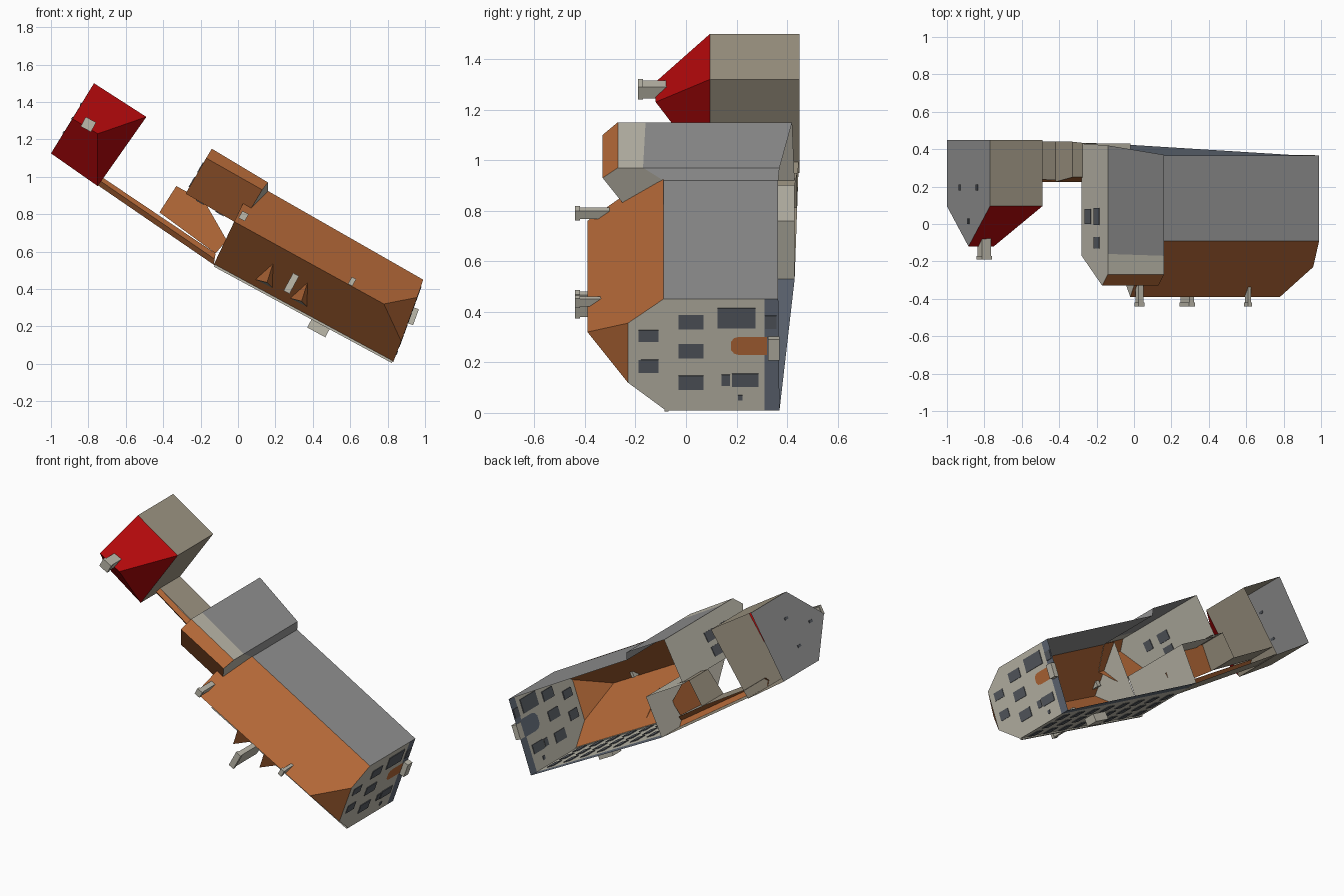
import bpy, bmesh
from mathutils import Vector

cube = bpy.data.objects.get("Cube")
if cube:
    bpy.data.objects.remove(cube)


def material(name, r, g, b):
    lin = [(c / 255) ** 2.2 for c in (r, g, b)] + [1]
    m = bpy.data.materials.new(name)
    m.use_nodes = True
    m.diffuse_color = lin
    m.node_tree.nodes["Principled BSDF"].inputs["Base Color"].default_value = lin
    return m


tile = material("brown roof tile", 178, 104, 58)
red = material("red roof tile", 180, 17, 19)
plaster = material("pale plaster", 188, 184, 170)
stone = material("tower stone", 158, 149, 131)
grey = material("grey wall", 144, 144, 144)
slate = material("slate plinth", 98, 106, 118)
glass = material("window glass", 88, 92, 98)


def build(name, mat, *polys):
    """Sheet object made of polygons; the roofs point towards -y."""
    bm = bmesh.new()
    for poly in polys:
        bm.faces.new([bm.verts.new(p) for p in poly])
    bmesh.ops.remove_doubles(bm, verts=bm.verts, dist=0.0005)
    bmesh.ops.recalc_face_normals(bm, faces=bm.faces)
    me = bpy.data.meshes.new(name)
    bm.to_mesh(me)
    bm.free()
    ob = bpy.data.objects.new(name, me)
    me.materials.append(mat)
    bpy.context.collection.objects.link(ob)
    return ob


def wall(a, b, top_a, top_b, low_a, low_b):
    """Upright quad over the plan line a-b, given as (x, z)."""
    return [(a[0], top_a, a[1]), (b[0], top_b, b[1]),
            (b[0], low_b, b[1]), (a[0], low_a, a[1])]


def box(name, mat, centre, along, length, depth, y0, y1):
    """Upright box; along is its long direction in plan."""
    u = Vector((along[0], 0, along[1])).normalized()
    n = Vector((-u.z, 0, u.x))
    c = Vector((centre[0], 0, centre[1]))
    ring = [c + u * (i * length / 2) + n * (j * depth / 2)
            for i, j in ((-1, -1), (1, -1), (1, 1), (-1, 1))]
    top = [p + Vector((0, y0, 0)) for p in ring]
    low = [p + Vector((0, y1, 0)) for p in ring]
    sides = [[top[i], top[(i + 1) % 4], low[(i + 1) % 4], low[i]] for i in range(4)]
    return build(name, mat, top, low[::-1], *sides)


def plate(name, mat, a, b, t, width, y0, y1, thick=0.009):
    """Thin plate on the wall line a-b at fraction t."""
    c = [a[i] + (b[i] - a[i]) * t for i in (0, 1)]
    return box(name, mat, c, (b[0] - a[0], b[1] - a[1]), width, thick, y0, y1)


# Main house plan and roof points
SE, NE, NW, SW, N_IN = (.83, .01), (.99, .45), (.16, .92), (-.13, .53), (.08, .97)
ridge_e, ridge_w = (.78, -.39, .32), (-.02, -.39, .76)
hip_n, hip_s = (.958, -.23, .355), (.873, -.23, .12)
eave = {k: (p[0], y, p[1]) for k, p, y in
        (("se", SE, -.08), ("ne", NE, -.09), ("ni", N_IN, -.09), ("sw", SW, -.08))}
build("main_roof", tile,
      [eave["ne"], hip_n, ridge_e, ridge_w, eave["ni"]],
      [eave["se"], eave["sw"], ridge_w, ridge_e, hip_s],
      [hip_n, hip_s, ridge_e])
build("main_north_wall", grey, wall(NE, NW, -.09, -.09, .365, .365))
build("main_east_wall", plaster,
      [eave["ne"], hip_n, hip_s, eave["se"], (SE[0], .31, SE[1]), (NE[0], .31, NE[1])])
build("main_south_wall", plaster, wall(SE, SW, -.08, -.08, .31, .35))
build("main_plinth", slate, wall(SE, SW, .31, .35, .37, .43),
      wall(NE, SE, .31, .31, .365, .37))
build("main_west_gable", plaster, [eave["sw"], ridge_w, eave["ni"]],
      wall(SW, (-.02, .76), -.08, -.08, .43, .43))
box("eave_trim", plaster, (.35, .268), (.96, -.52), 1.08, .014, -.085, -.07)

# Transverse wing
wNW, wNE, wSW, wSE = (-.14, 1.15), (.16, .97), (-.28, .91), (-.02, .76)
rw, re = (-.17, -.33, 1.10), (.13, -.33, .93)
nw, ne = (-.14, -.27, 1.15), (.16, -.27, .97)
sw, meet = (-.28, -.17, .91), (.07, -.25, .83)
build("wing_roof", tile, [nw, ne, re, rw], [rw, re, meet, (-.02, -.17, .76), sw])
build("wing_upper_wall", plaster, wall(wNW, wNE, -.27, -.27, -.16, -.17),
      [ne, re, meet, (.16, -.09, .92), (.16, -.16, .97)])
build("wing_north_wall", grey, wall(wNW, wNE, -.16, -.17, .42, .37),
      wall(wNE, NW, -.17, -.09, .37, .365))
build("wing_west_wall", plaster, [nw, rw, sw, (-.28, .43, .91), (-.14, .42, 1.15)])
build("wing_south_wall", plaster, wall(wSW, wSE, -.17, -.17, .43, .43))

# Low annexe in the courtyard
aSW, aNW, aNE = (-.42, .81), (-.33, .95), (-.24, .90)
build("annexe_roof", tile,
      [(-.42, .225, .81), (-.33, .25, .95), (-.18, .25, .87), (-.06, .225, .66),
       (-.12, .225, .59)])
build("annexe_walls", stone, wall(aSW, aNW, .225, .25, .44, .44),
      wall(aNW, aNE, .25, .25, .44, .43))

# Connecting passage with a narrow pitched roof
p0, p1, q0, q1 = (-.75, .955), SW, (-.73, 1.0), (-.12, .59)
r0, r1 = (-.74, .225, .98), (-.125, .225, .56)
build("passage_roof", tile,
      [(p0[0], .25, p0[1]), (p1[0], .25, p1[1]), r1, r0],
      [r0, r1, (q1[0], .245, q1[1]), (q0[0], .245, q0[1])])
build("passage_walls", stone, wall(p0, p1, .25, .25, .445, .43),
      wall(q0, aSW, .245, .235, .445, .44))

# Corner tower with a half gabled, half hipped roof
A, B, C, D = (-.77, 1.5), (-.49, 1.32), (-.75, .95), (-1.0, 1.125)
tA, tB, tC, tD = [(p[0], .095, p[1]) for p in (A, B, C, D)]
peak, hip = (-.885, -.12, 1.31), (-.75, -.12, 1.23)
build("tower_roof", red, [tA, tB, hip, peak], [tC, tD, peak, hip], [tB, tC, hip])
build("tower_walls", stone, *[wall(a, b, .095, .095, .45, .45)
                              for a, b in ((A, B), (B, C), (C, D))])
build("tower_gable_wall", grey, [tA, peak, tD, (D[0], .45, D[1]), (A[0], .45, A[1])])
for t, y in ((.5, 0), (.3, .18), (.7, .18)):
    plate("tower_slit", glass, A, D, t, .015, y, y + .03)

# Chimneys
axis, cross = (.88, -.476), (.476, .88)
for c, along, length, depth, y0, y1 in (
        ((.03, .79), axis, .03, .035, -.44, -.3),
        ((.285, .43), cross, .1, .028, -.44, -.2),
        ((.61, .44), cross, .035, .018, -.44, -.33),
        ((-.8, 1.28), axis, .055, .05, -.19, -.05)):
    box("chimney", plaster, c, along, length, depth, y0, y1)
    box("chimney_cap", plaster, c, along, length + .008, depth + .008, y0, y0 + .02)

# Pointed dormers on the south slope
for x, z in ((0, 0), (.185, -.1)):
    left, right = (.095 + x, -.13, .45 + z), (.185 + x, -.13, .405 + z)
    top, back = (.155 + x, -.27, .435 + z), (.19 + x, -.27, .545 + z)
    build("dormer_roof", tile, [left, top, back], [right, back, top])
    build("dormer_front", plaster, [left, right, top])

# East wall windows: (middle z, height y, width, length)
for z, y, w, d in ((.36, .02, .06, .1), (.245, .02, .06, .1), (.12, .02, .06, .1),
                   (.305, -.148, .05, .08), (.185, -.148, .055, .08),
                   (.375, .2, .085, .15), (.13, .235, .055, .105),
                   (.13, .157, .045, .035), (.36, .335, .055, .045),
                   (.06, .215, .022, .018)):
    plate("east_window", glass, SE, NE, (z - .01) / .44, w, y - d / 2, y + d / 2)

# East portal: arched stone surround, arched door and steps
for name, mat, half, y0, off in (("portal_surround", slate, .05, .21, .002),
                                 ("portal_door", tile, .036, .21, .006)):
    pts = [(-half, .32), (-half, y0), (-half * .85, y0 - half * .55),
           (-half * .45, y0 - half * .9), (half * .45, y0 - half * .9),
           (half * .85, y0 - half * .55), (half, y0), (half, .32)]
    build(name, mat, [(.83 + (.255 + s) * .364 - .004 + off, y, .265 + s) for s, y in pts])
box("portal_steps", plaster, (.935, .255), (.342, .94), .09, .035, .325, .37)

# South wall windows and balcony
for i in range(8):
    for j, y in enumerate((-.02, .11, .235)):
        plate("south_window", glass, SE, SW, (i + .6) / 8.2, .055, y - .04, y + .04)
box("south_balcony", plaster, (.43, .19), axis, .11, .05, .12, .2)

# Wing windows
for t, y, d in ((.42, .04, .09), (.42, -.1, .06), (.75, .04, .08)):
    plate("wing_window", glass, wNW, wSW, t, .06, y - d / 2, y + d / 2)
for t in (.3, .7):
    plate("wing_court_window", glass, wSW, wSE, t, .05, 0, .08)
